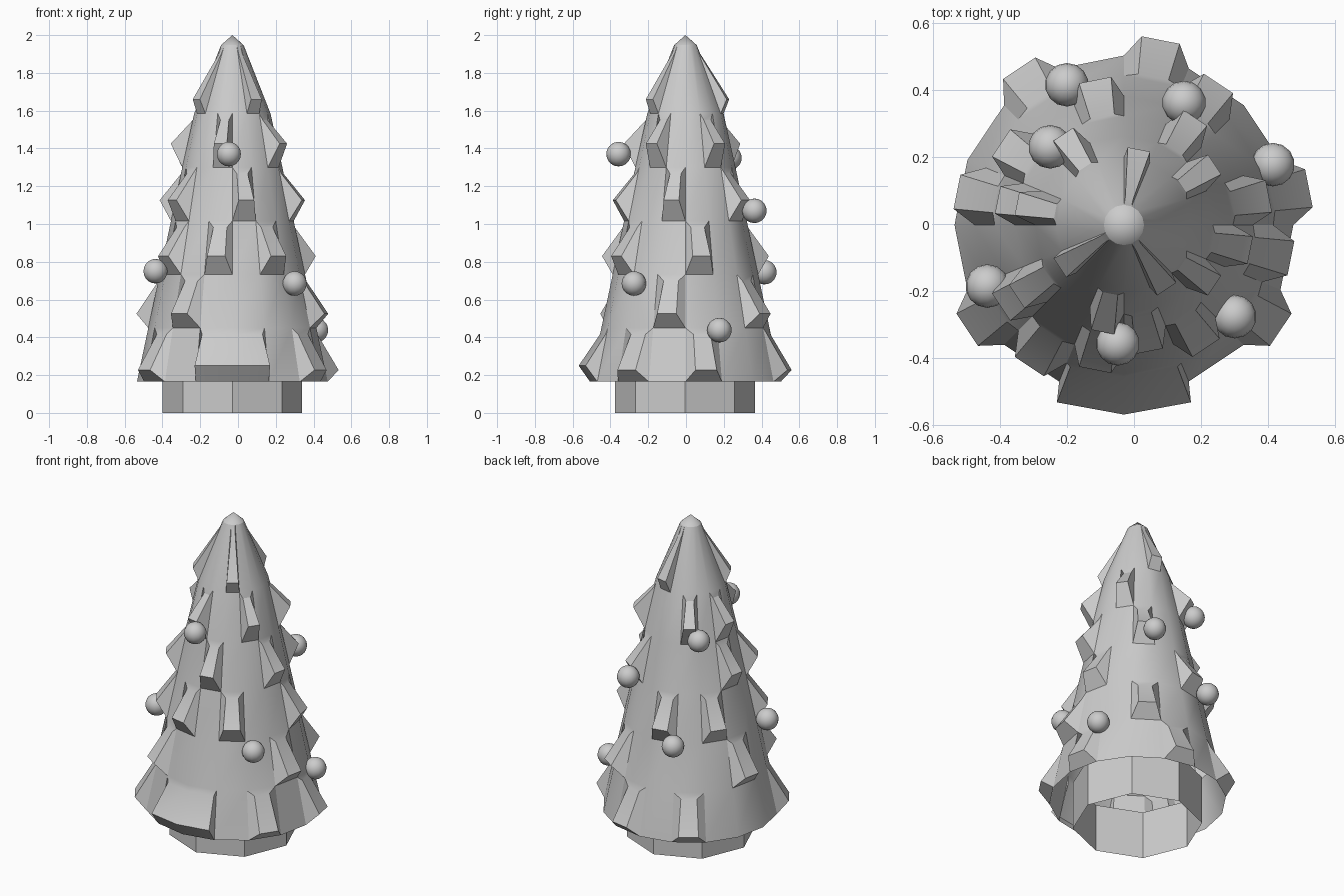
import bpy, bmesh
from math import sin, cos, pi
from mathutils import Matrix

if "Cube" in bpy.data.objects:
    bpy.data.objects.remove(bpy.data.objects["Cube"])

CX, CY = -0.03, -0.003
SEG = 16
STEP = 2 * pi / SEG

# cone rings as (radius, height), then the apex
RINGS = [(0.505, 0.165), (0.445, 0.45), (0.385, 0.733), (0.325, 1.016),
         (0.265, 1.30), (0.202, 1.585), (0.06, 1.947)]
APEX_Z = 2.0
# per ring: tip radius, tip rise, tip width share, branch positions (start, segments)
BRANCHES = [
    (0.565, 0.062, 0.52, [(0, 1), (3, 1), (5, 1), (9, 1), (11, 2), (14, 1)]),
    (0.510, 0.075, 0.52, [(2, 1), (7, 1), (10, 1), (15, 1)]),
    (0.443, 0.097, 0.56, [(0, 1), (4, 1), (6, 1), (9, 1), (11, 1), (13, 1)]),
    (0.386, 0.11, 0.55, [(2, 1), (7, 1), (9, 1), (12, 1), (15, 1)]),
    (0.327, 0.125, 0.55, [(1, 1), (5, 1), (7, 1), (11, 1), (14, 1)]),
    (0.232, 0.075, 0.75, [(3, 1), (9, 1), (13, 1)]),
]


def polar(r, a, z):
    return (CX + r * cos(a), CY + r * sin(a), z)


def finish(name, bm, angle):
    mesh = bpy.data.meshes.new(name)
    bm.to_mesh(mesh)
    bm.free()
    ob = bpy.data.objects.new(name, mesh)
    bpy.context.collection.objects.link(ob)
    bpy.ops.object.select_all(action='DESELECT')
    ob.select_set(True)
    bpy.context.view_layer.objects.active = ob
    if angle:
        bpy.ops.object.shade_smooth_by_angle(angle=angle)
    return ob


# foliage: open cone whose chosen faces are pulled out into branch wedges
bm = bmesh.new()
grid = [[bm.verts.new(polar(r, k * STEP, z)) for k in range(SEG)] for r, z in RINGS]
apex = bm.verts.new((CX, CY, APEX_Z))


def add_branch(i, start, count, tip_r, rise, share):
    (r0, z0), (r1, z1) = RINGS[i], RINGS[i + 1]
    if count > 1:
        share, rise = 0.92, 0.085
    mid = (start + count / 2) * STEP
    t = 0.88
    low, up, tip, top = [], [], [], []
    for j in range(count + 1):
        k = start + j
        a = mid + (k * STEP - mid) * share
        low.append(grid[i][k % SEG])
        up.append(grid[i + 1][k % SEG])
        tip.append(bm.verts.new(polar(tip_r, a, z0 + rise)))
        top.append(bm.verts.new(polar(r0 + (r1 - r0) * t, a, z0 + (z1 - z0) * t)))
    for j in range(count):
        for a, b in ((low, tip), (tip, top), (top, up)):
            bm.faces.new((a[j], a[j + 1], b[j + 1], b[j]))
    bm.faces.new((low[0], tip[0], top[0], up[0]))
    bm.faces.new((low[-1], up[-1], top[-1], tip[-1]))


for i, (tip_r, rise, share, spots) in enumerate(BRANCHES):
    used = {(s + j) % SEG for s, n in spots for j in range(n)}
    for k in range(SEG):
        if k not in used:
            n = (k + 1) % SEG
            bm.faces.new((grid[i][k], grid[i][n], grid[i + 1][n], grid[i + 1][k]))
    for s, n in spots:
        add_branch(i, s, n, tip_r, rise, share)
for k in range(SEG):
    bm.faces.new((grid[-1][k], grid[-1][(k + 1) % SEG], apex))
bmesh.ops.recalc_face_normals(bm, faces=bm.faces)
finish("foliage", bm, 0.44)

# trunk: open eight-sided tube reaching up into the foliage
bm = bmesh.new()
bmesh.ops.create_cone(bm, cap_ends=False, segments=8, radius1=0.37, radius2=0.37,
                      depth=0.3, matrix=Matrix.Translation((CX, CY - 0.002, 0.15)))
finish("trunk", bm, None)

# baubles
BAUBLES = [(-0.048, -0.357, 1.37), (-0.437, -0.185, 0.75), (0.30, -0.276, 0.685),
           (0.414, 0.177, 0.438), (0.149, 0.362, 1.07), (-0.20, 0.415, 0.745),
           (-0.25, 0.23, 1.35)]
for n, p in enumerate(BAUBLES):
    bm = bmesh.new()
    bmesh.ops.create_uvsphere(bm, u_segments=14, v_segments=10, radius=0.065,
                              matrix=Matrix.Translation(p))
    finish(f"bauble_{n + 1}", bm, 0.8)
